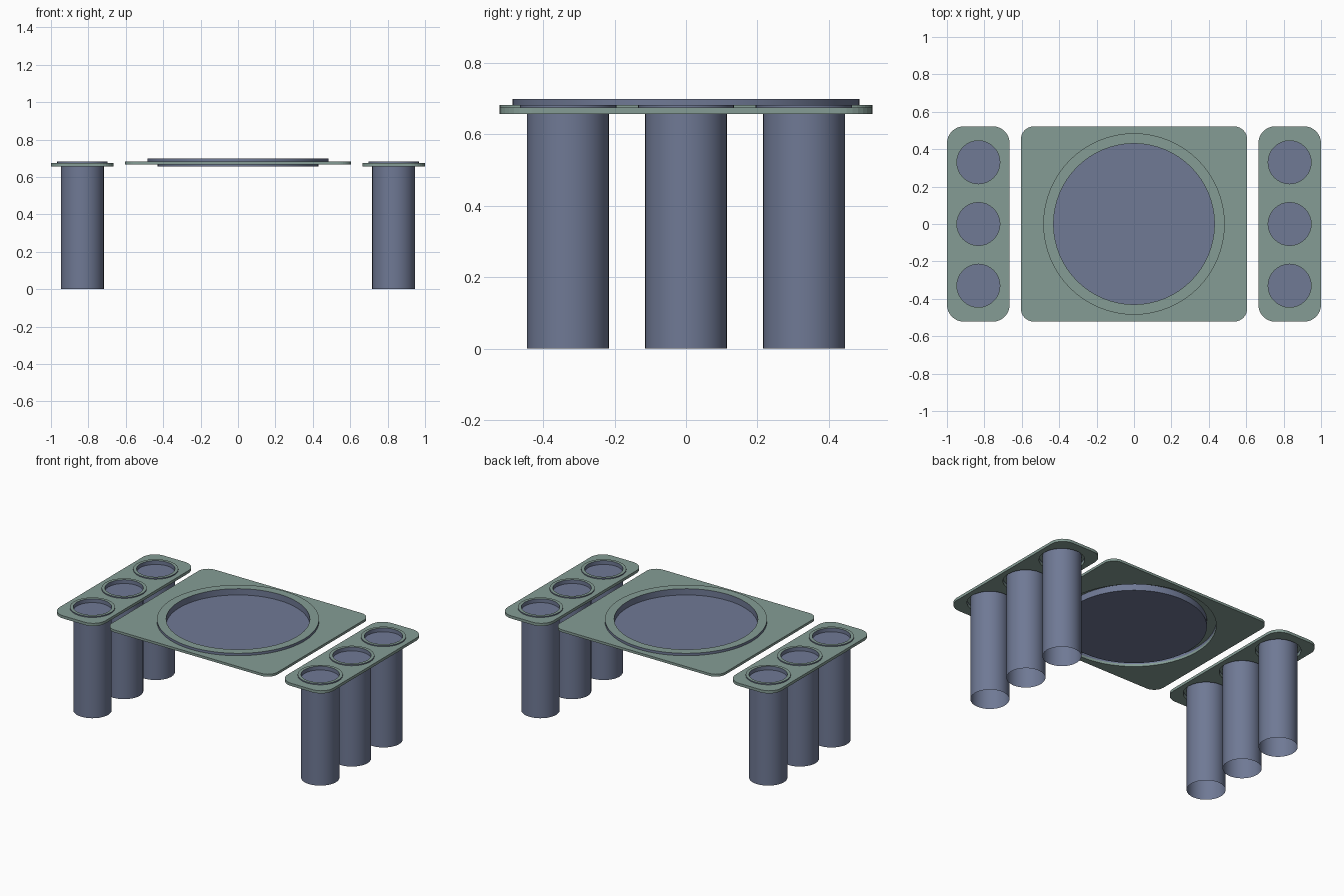
import bpy, bmesh, math

if "Cube" in bpy.data.objects:
    bpy.data.objects.remove(bpy.data.objects["Cube"])


def material(name, rgb):
    m = bpy.data.materials.new(name)
    m.diffuse_color = (*rgb, 1)
    m.use_nodes = True
    m.node_tree.nodes["Principled BSDF"].inputs["Base Color"].default_value = m.diffuse_color
    return m


GREEN = material("sage green", (0.235, 0.335, 0.30))
BLUE = material("slate blue", (0.160, 0.192, 0.30))


def circle(cx, cy, r, n):
    return [(cx + r * math.cos(2 * math.pi * i / n), cy + r * math.sin(2 * math.pi * i / n)) for i in range(n)]


def rounded_rect(x0, x1, y0, y1, r, n=8):
    pts = []
    corners = [(x1 - r, y1 - r), (x0 + r, y1 - r), (x0 + r, y0 + r), (x1 - r, y0 + r)]
    for k, (cx, cy) in enumerate(corners):
        for i in range(n + 1):
            a = math.pi / 2 * (k + i / n)
            pts.append((cx + r * math.cos(a), cy + r * math.sin(a)))
    return pts


def plate(name, outlines, z0, z1):
    """Flat plate from an outline followed by its holes."""
    cu = bpy.data.curves.new(name, 'CURVE')
    cu.dimensions = '2D'
    cu.fill_mode = 'BOTH'
    cu.extrude = (z1 - z0) / 2
    for pts in outlines:
        sp = cu.splines.new('POLY')
        sp.points.add(len(pts) - 1)
        for p, (x, y) in zip(sp.points, pts):
            p.co = (x, y, 0, 1)
        sp.use_cyclic_u = True
    tmp = bpy.data.objects.new(name + "_curve", cu)
    me = bpy.data.meshes.new_from_object(tmp)
    bpy.data.objects.remove(tmp)
    me.materials.clear()
    me.materials.append(GREEN)
    me.shade_flat()
    ob = bpy.data.objects.new(name, me)
    ob.location.z = (z0 + z1) / 2
    bpy.context.collection.objects.link(ob)
    return ob


def lathe(name, profiles, cx, cy, top, n):
    """Revolved sheets; the flat ring at height top is green, the rest blue."""
    bm = bmesh.new()
    for prof in profiles:
        rings = []
        for r, z in prof:
            if r == 0:
                rings.append([bm.verts.new((0, 0, z))] * n)
            else:
                rings.append([bm.verts.new((x, y, z)) for x, y in circle(0, 0, r, n)])
        for a, b in zip(rings, rings[1:]):
            for i in range(n):
                j = (i + 1) % n
                vs = list(dict.fromkeys([a[i], b[i], b[j], a[j]]))
                f = bm.faces.new(vs)
                f.material_index = 0 if all(abs(v.co.z - top) < 1e-4 for v in vs) else 1
    bm.normal_update()
    me = bpy.data.meshes.new(name)
    bm.to_mesh(me)
    bm.free()
    me.materials.append(GREEN)
    me.materials.append(BLUE)
    ob = bpy.data.objects.new(name, me)
    ob.location = (cx, cy, 0)
    bpy.context.collection.objects.link(ob)
    bpy.ops.object.select_all(action='DESELECT')
    bpy.context.view_layer.objects.active = ob
    ob.select_set(True)
    bpy.ops.object.shade_smooth_by_angle(angle=math.radians(30))
    return ob


# Centre tray with a wide shallow dish
plate("centre_plate", [rounded_rect(-0.605, 0.605, -0.522, 0.522, 0.07),
                       circle(0, 0, 0.485, 64)], 0.666, 0.682)
lathe("centre_dish", [[(0, 0.657), (0.43, 0.657), (0.43, 0.698),
                       (0.485, 0.698), (0.485, 0.682)]], 0, 0, 0.698, 64)

# Side trays, each with three cups standing on open tubes
CUP_X = 0.832
CUP_YS = (-0.33, 0, 0.33)
for side, s in (("left", -1), ("right", 1)):
    x0, x1 = sorted((s * 0.665, s * 1.0))
    holes = [circle(s * CUP_X, y, 0.135, 32) for y in CUP_YS]
    plate(side + "_plate", [rounded_rect(x0, x1, -0.522, 0.522, 0.09)] + holes, 0.657, 0.675)
    for i, y in enumerate(CUP_YS):
        lathe(f"{side}_cup_{i + 1}",
              [[(0, 0.657), (0.115, 0.657), (0.115, 0.682), (0.135, 0.682), (0.135, 0.675)],
               [(0.115, 0.657), (0.115, 0.0)]],
              s * CUP_X, y, 0.682, 32)
